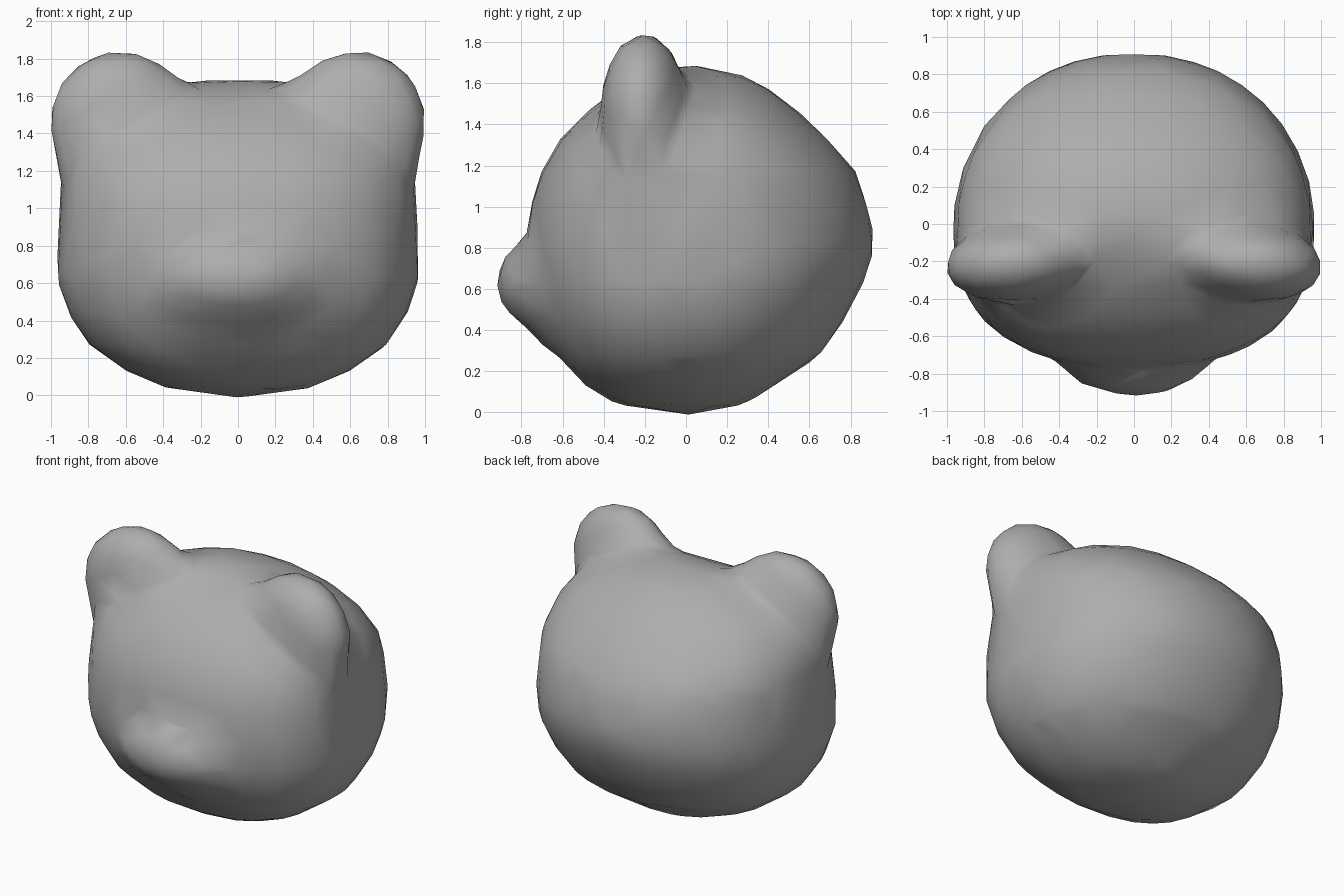
import bpy, bmesh
from math import sin, cos, pi, radians
from mathutils import Matrix, Vector

if "Cube" in bpy.data.objects:
    bpy.data.objects.remove(bpy.data.objects["Cube"])

SEG = 40

# skull cross-sections: height, half width, front y, back y
RINGS = [(-0.015, 0, 0.02, 0.02), (0.04, 0.39, -0.34, 0.29), (0.13, 0.60, -0.49, 0.43),
         (0.27, 0.80, -0.62, 0.645), (0.44, 0.91, -0.70, 0.765), (0.63, 0.97, -0.755, 0.865),
         (0.81, 0.965, -0.77, 0.92), (1.0, 0.955, -0.76, 0.89), (1.17, 0.95, -0.705, 0.83),
         (1.33, 0.89, -0.615, 0.69), (1.46, 0.78, -0.485, 0.55), (1.57, 0.60, -0.345, 0.41),
         (1.635, 0.43, -0.205, 0.29), (1.68, 0.25, -0.06, 0.11), (1.69, 0, 0.02, 0.02)]

bm = bmesh.new()


def spow(v, e):
    return (1 if v >= 0 else -1) * abs(v) ** e


def ring(z, w, front, back):
    # squarer outline at the face, rounder at the back of the head
    mid = (front + back) / 2 * 0.2 - 0.04 * min(1, w)
    verts = []
    for i in range(SEG):
        a = 2 * pi * i / SEG
        c, s = cos(a), sin(a)
        e = 2 / 2.1 if s > 0 else 2 / 2.45
        depth = back - mid if s > 0 else mid - front
        if w == 0:
            depth, mid = 0, front
        verts.append(bm.verts.new((w * spow(c, e), mid + depth * spow(s, e), z)))
    return verts


def ellipsoid(center, radii, turn=0):
    m = (Matrix.Translation(Vector(center)) @ Matrix.Rotation(radians(turn), 4, 'Z')
         @ Matrix.Diagonal((*radii, 1)))
    bmesh.ops.create_uvsphere(bm, u_segments=32, v_segments=20, radius=1, matrix=m)


# skull
loops = [ring(*r) for r in RINGS]
for lo, hi in zip(loops, loops[1:]):
    for i in range(SEG):
        j = (i + 1) % SEG
        bm.faces.new((lo[i], lo[j], hi[j], hi[i]))
bmesh.ops.remove_doubles(bm, verts=bm.verts[:], dist=1e-4)
bmesh.ops.recalc_face_normals(bm, faces=bm.faces[:])

# muzzle: nose mound on a broader, shallower base
ellipsoid((0, -0.60, 0.63), (0.46, 0.325, 0.26))
ellipsoid((0, -0.56, 0.60), (0.58, 0.25, 0.33))

# ears: rounded disc, outer root and inner root
for side in (-1, 1):
    ellipsoid((0.63 * side, -0.205, 1.46), (0.385, 0.21, 0.385), -5 * side)
    ellipsoid((0.72 * side, -0.20, 1.29), (0.26, 0.19, 0.30), -5 * side)
    ellipsoid((0.42 * side, -0.16, 1.50), (0.25, 0.17, 0.23))

mesh = bpy.data.meshes.new("bear_head")
bm.to_mesh(mesh)
bm.free()
head = bpy.data.objects.new("bear_head", mesh)
bpy.context.collection.objects.link(head)

# dark grey finish
grey = bpy.data.materials.new("dark_grey")
grey.diffuse_color = (0.42, 0.42, 0.42, 1)
grey.use_nodes = True
grey.node_tree.nodes["Principled BSDF"].inputs["Base Color"].default_value = grey.diffuse_color
mesh.materials.append(grey)

# fuse the parts, soften the joins, then reduce to low-poly
remesh = head.modifiers.new("fuse", 'REMESH')
remesh.mode = 'VOXEL'
remesh.voxel_size = 0.03
remesh.use_smooth_shade = True
soft = head.modifiers.new("soften", 'SMOOTH')
soft.factor = 0.5
soft.iterations = 24
low = head.modifiers.new("low_poly", 'DECIMATE')
low.ratio = 0.025
